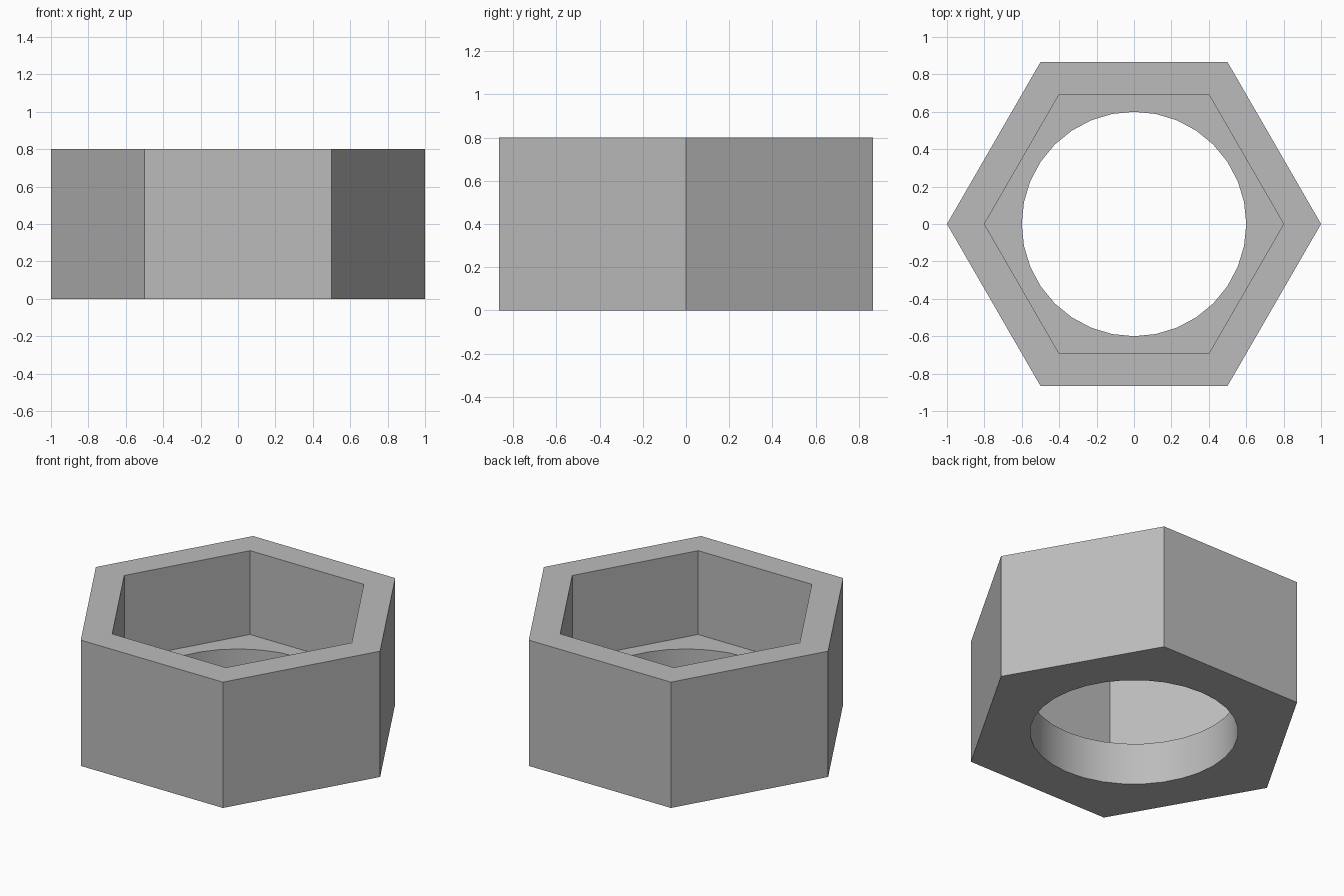
import bpy
import math

HEIGHT = 0.8
FLOOR = 0.267   # height of the recess floor

cube = bpy.data.objects.get("Cube")
if cube:
    bpy.data.objects.remove(cube, do_unlink=True)

steel = bpy.data.materials.new("grey steel")
steel.use_nodes = True
colour = (0.5, 0.5, 0.5, 1)
steel.diffuse_color = colour
steel.node_tree.nodes["Principled BSDF"].inputs["Base Color"].default_value = colour


def prism(name, sides, radius, bottom, top):
    """Upright prism with a corner pointing along +x."""
    bpy.ops.mesh.primitive_cylinder_add(
        vertices=sides, radius=radius, depth=top - bottom,
        location=(0, 0, (top + bottom) / 2), rotation=(0, 0, math.pi / 2))
    obj = bpy.context.object
    obj.name = name
    bpy.ops.object.transform_apply(location=True, rotation=True, scale=True)
    obj.data.materials.append(steel)
    return obj


def cut(body, cutter):
    """Subtract the cutter from the body and discard it."""
    mod = body.modifiers.new(cutter.name, 'BOOLEAN')
    mod.operation = 'DIFFERENCE'
    mod.solver = 'EXACT'
    mod.object = cutter
    bpy.context.view_layer.objects.active = body
    bpy.ops.object.modifier_apply(modifier=mod.name)
    bpy.data.objects.remove(cutter, do_unlink=True)


# Hexagonal body with a hexagonal recess and a round through hole
nut = prism("hex_nut", 6, 1.0, 0, HEIGHT)
cut(nut, prism("hex_recess", 6, 0.8, FLOOR, HEIGHT + 0.2))
cut(nut, prism("round_hole", 32, 0.6, -0.2, HEIGHT + 0.2))

# Smooth bore, sharp corners
bpy.ops.object.select_all(action='DESELECT')
nut.select_set(True)
bpy.context.view_layer.objects.active = nut
bpy.ops.object.shade_smooth_by_angle(angle=math.radians(30))
